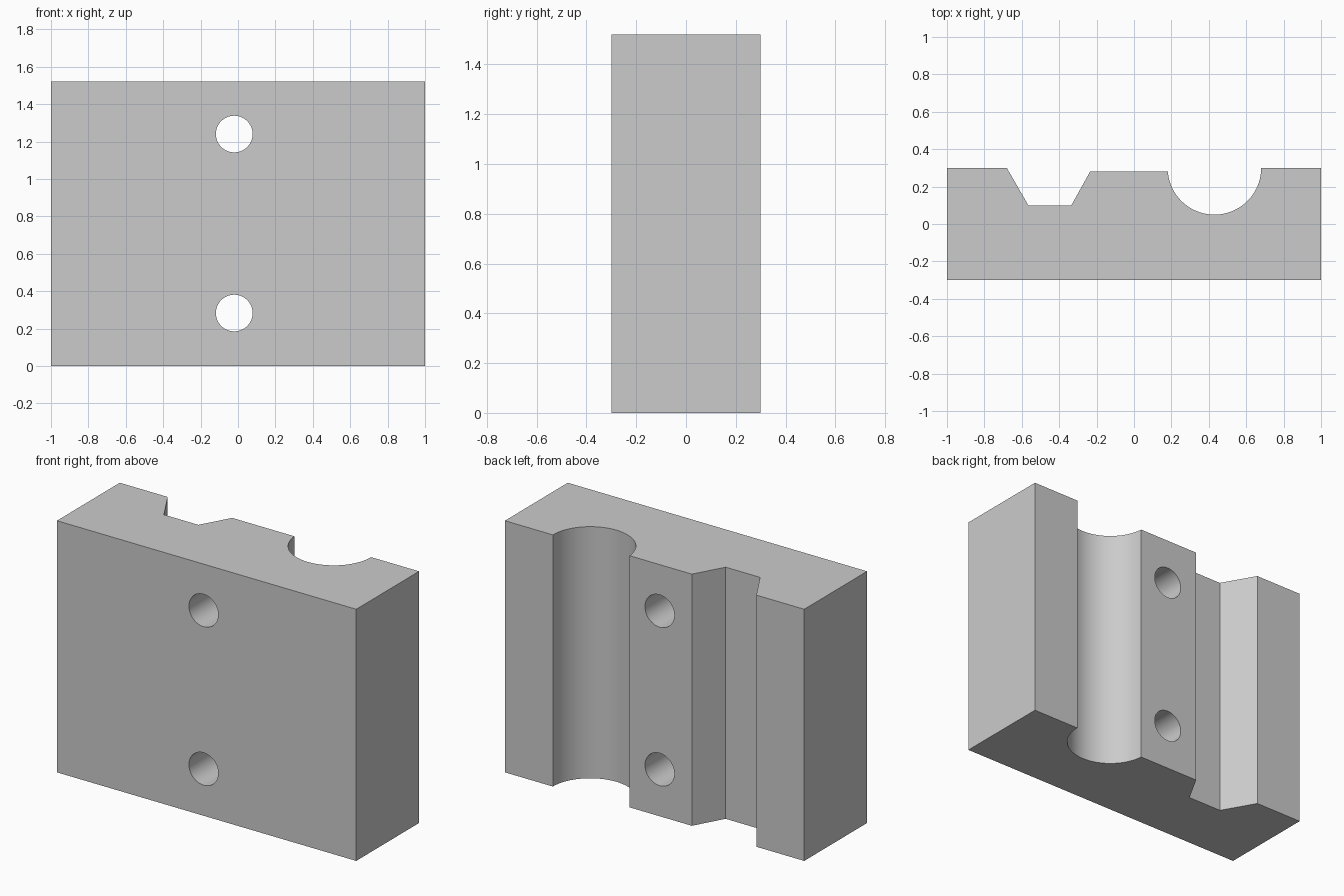
import bpy, bmesh, math
from mathutils import Matrix, Vector

default_cube = bpy.data.objects.get("Cube")
if default_cube:
    bpy.data.objects.remove(default_cube, do_unlink=True)

HEIGHT = 1.52
FRONT, BACK = -0.30, 0.30
PAD_Y = 0.28                      # slightly lowered pad between the grooves
GROOVE_X, GROOVE_R = 0.43, 0.25   # round groove
HOLE_X, HOLE_R = -0.02, 0.098

# Material
grey = bpy.data.materials.new("plain grey")
grey.use_nodes = True
colour = (0.6, 0.6, 0.6, 1)
grey.diffuse_color = colour
grey.node_tree.nodes["Principled BSDF"].inputs["Base Color"].default_value = colour


def add_object(name, bm):
    bmesh.ops.recalc_face_normals(bm, faces=bm.faces)
    mesh = bpy.data.meshes.new(name)
    bm.to_mesh(mesh)
    bm.free()
    mesh.materials.append(grey)
    obj = bpy.data.objects.new(name, mesh)
    bpy.context.collection.objects.link(obj)
    return obj


# Block profile, seen from above: V-shaped groove, pad, round groove
profile = [(-1, FRONT), (-1, BACK), (-0.68, BACK), (-0.565, 0.10),
           (-0.335, 0.10), (-0.235, PAD_Y)]
start = math.pi + math.asin((BACK - PAD_Y) / GROOVE_R)
STEPS = 48
for i in range(STEPS + 1):
    a = start + (2 * math.pi - start) * i / STEPS
    profile.append((GROOVE_X + GROOVE_R * math.cos(a), BACK + GROOVE_R * math.sin(a)))
profile += [(1, BACK), (1, FRONT)]

bm = bmesh.new()
base = bm.faces.new([bm.verts.new((x, y, 0)) for x, y in profile])
result = bmesh.ops.extrude_face_region(bm, geom=[base], use_keep_orig=True)
top = [v for v in result["geom"] if isinstance(v, bmesh.types.BMVert)]
bmesh.ops.translate(bm, verts=top, vec=Vector((0, 0, HEIGHT)))
block = add_object("grooved_block", bm)

# Two through holes drilled from front to back
bm = bmesh.new()
for z in (0.283, 1.24):
    place = Matrix.Translation((HOLE_X, 0, z)) @ Matrix.Rotation(math.pi / 2, 4, "X")
    bmesh.ops.create_cone(bm, cap_ends=True, segments=64, radius1=HOLE_R,
                          radius2=HOLE_R, depth=1, matrix=place)
cutter = add_object("hole_cutter", bm)
cutter.hide_render = True

cut = block.modifiers.new("holes", "BOOLEAN")
cut.operation = "DIFFERENCE"
cut.solver = "EXACT"
cut.object = cutter

bpy.ops.object.select_all(action="DESELECT")
block.select_set(True)
bpy.context.view_layer.objects.active = block
bpy.ops.object.modifier_apply(modifier=cut.name)
bpy.data.objects.remove(cutter, do_unlink=True)

# Smooth groove and holes, crisp edges elsewhere
bpy.ops.object.shade_smooth_by_angle(angle=math.radians(25))
